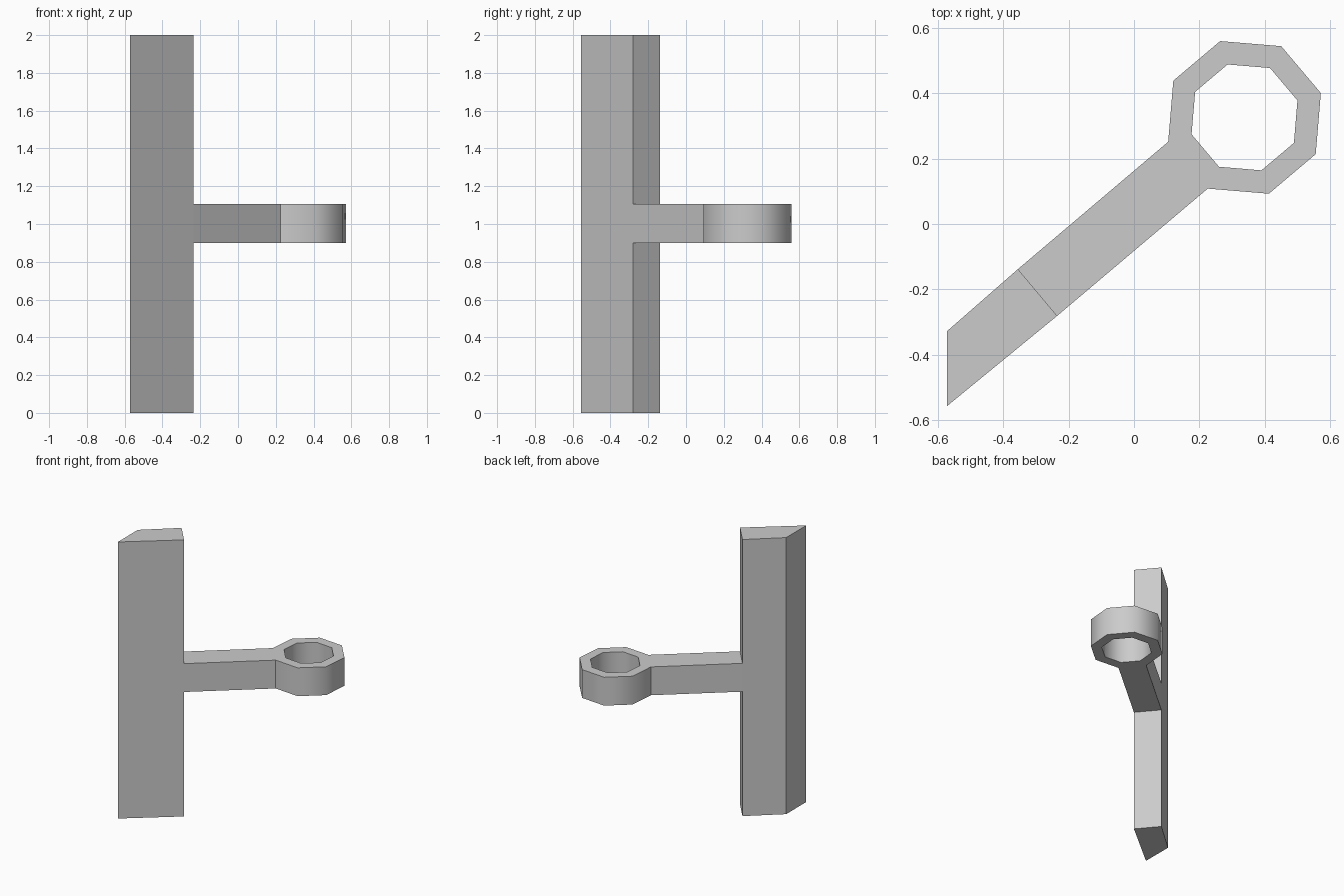
import bpy, bmesh
from math import cos, sin, radians
from mathutils import Vector

if "Cube" in bpy.data.objects:
    bpy.data.objects.remove(bpy.data.objects["Cube"])

CX, CY, START = 0.338, 0.326, radians(17.7)   # ring centre and rotation
Z0, Z1 = 0.9, 1.105                           # arm and ring heights


def octagon(radius):
    return [(CX + radius * cos(START + radians(45 * i)),
             CY + radius * sin(START + radians(45 * i))) for i in range(8)]


def finish(name, bm, smooth=None):
    bmesh.ops.recalc_face_normals(bm, faces=bm.faces)
    mesh = bpy.data.meshes.new(name)
    bm.to_mesh(mesh)
    bm.free()
    ob = bpy.data.objects.new(name, mesh)
    bpy.context.collection.objects.link(ob)
    if smooth:
        bpy.ops.object.select_all(action='DESELECT')
        ob.select_set(True)
        bpy.context.view_layer.objects.active = ob
        bpy.ops.object.shade_smooth_by_angle(angle=radians(smooth))
    return ob


outer, inner = octagon(0.245), octagon(0.17)
left, right = outer[4], outer[5]              # arm meets this ring side

# Post: four-sided profile pulled up to full height
post = [(-0.572, -0.328), (-0.572, -0.557), (-0.235, -0.281), (-0.355, -0.138)]
bm = bmesh.new()
base = bm.faces.new([bm.verts.new((x, y, 0)) for x, y in post])
top = bmesh.ops.extrude_face_region(bm, geom=[base], use_keep_orig=True)['geom']
bmesh.ops.translate(bm, vec=(0, 0, 2),
                    verts=[v for v in top if isinstance(v, bmesh.types.BMVert)])
for z in (Z0, Z1):
    bmesh.ops.bisect_plane(bm, geom=bm.verts[:] + bm.edges[:] + bm.faces[:],
                           plane_co=(0, 0, z), plane_no=(0, 0, 1))

# Arm: middle panel of the post pulled out to the ring
bm.normal_update()
mid = Vector((-0.295, -0.2095, (Z0 + Z1) / 2))
panel = min(bm.faces, key=lambda f: (f.calc_center_median() - mid).length)
end = bmesh.ops.extrude_discrete_faces(bm, faces=[panel])['faces'][0]
for v in end.verts:
    v.co.x, v.co.y = left if v.co.x < -0.295 else right
bmesh.ops.delete(bm, geom=[end], context='FACES_ONLY')
finish("post_and_arm", bm)

# Ring: octagonal band, open where the arm joins
bm = bmesh.new()
loops = [[bm.verts.new((x, y, z)) for x, y in pts]
         for pts, z in ((outer, Z0), (outer, Z1), (inner, Z1), (inner, Z0))]
for k in range(4):
    a, b = loops[k], loops[(k + 1) % 4]
    for i in range(8):
        if (k, i) != (0, 4):
            j = (i + 1) % 8
            bm.faces.new((a[i], a[j], b[j], b[i]))
finish("ring", bm, smooth=50)
